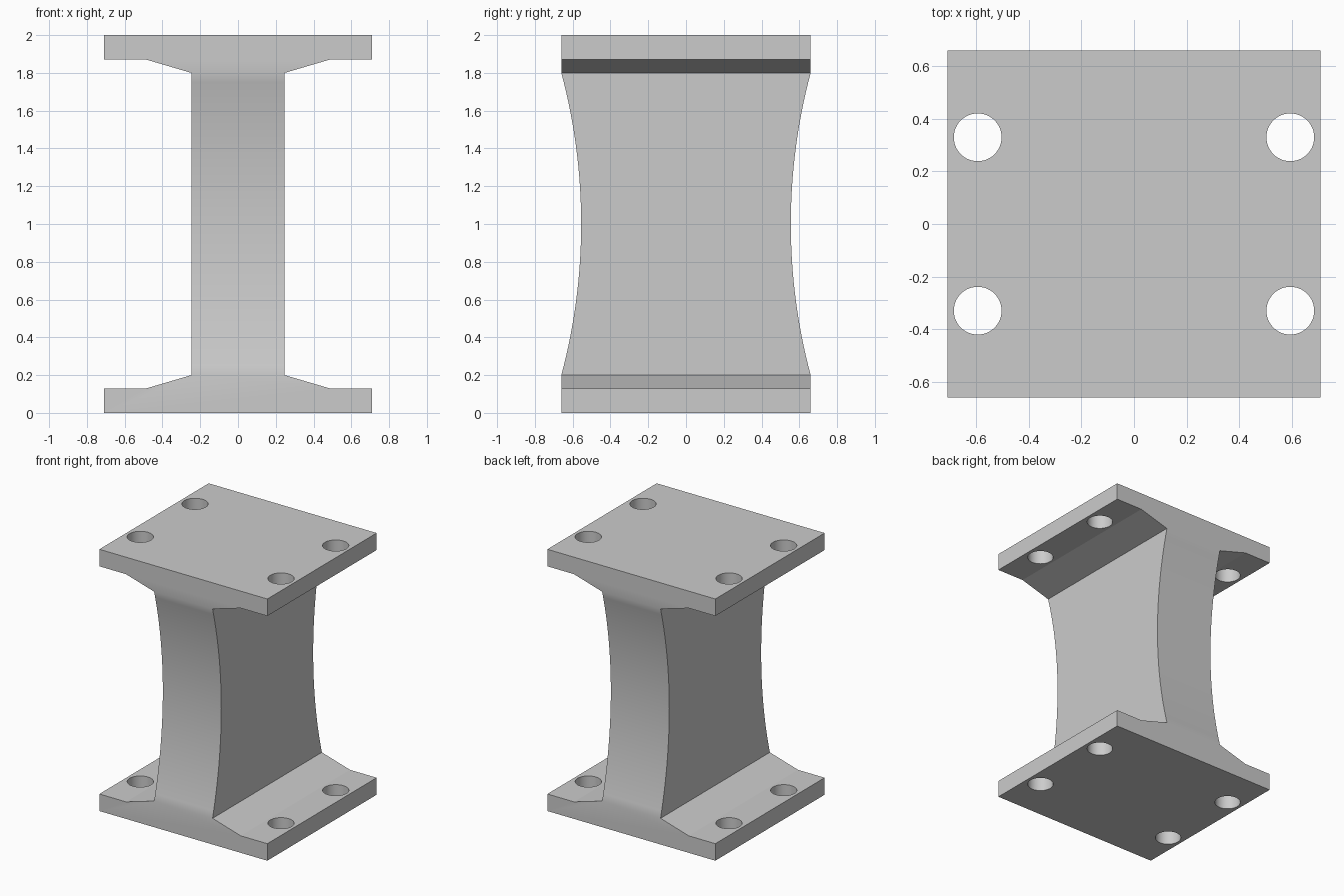
import bpy, bmesh, math

cube = bpy.data.objects.get("Cube")
if cube:
    bpy.data.objects.remove(cube, do_unlink=True)

HEIGHT, DEPTH = 2.0, 0.66          # overall height, half depth
WEB_X, WEB_Z = 0.247, 0.2          # half web width, height where the web starts
WAIST = 0.555                      # half depth at mid height
STEPS = 32

# Single grey material
grey = bpy.data.materials.new("plain grey")
grey.use_nodes = True
colour = (0.6, 0.6, 0.6, 1.0)
grey.diffuse_color = colour
grey.node_tree.nodes["Principled BSDF"].inputs["Base Color"].default_value = colour

# Circular arc that narrows the web towards mid height
half = HEIGHT / 2 - WEB_Z
sag = DEPTH - WAIST
radius = (half ** 2 + sag ** 2) / (2 * sag)
spread = math.asin(half / radius)


def web_point(i):
    a = spread * (2 * i / STEPS - 1)
    return WEB_X, HEIGHT / 2 + radius * math.sin(a), WAIST + radius * (1 - math.cos(a))


# Right-hand outline from bottom to top as (x, z, half depth)
foot = [(0.71, 0, DEPTH), (0.71, 0.13, DEPTH), (0.485, 0.13, DEPTH)]
head = [(x, HEIGHT - z, d) for x, z, d in reversed(foot)]
outline = foot + [web_point(i) for i in range(STEPS + 1)] + head
n = len(outline)

bm = bmesh.new()
grid = {(sx, sy): [bm.verts.new((sx * x, sy * d, z)) for x, z, d in outline]
        for sx in (-1, 1) for sy in (-1, 1)}

# Left and right skins
for sx in (-1, 1):
    a, b = grid[sx, -1], grid[sx, 1]
    for i in range(n - 1):
        bm.faces.new((a[i], a[i + 1], b[i + 1], b[i]))
# Front and back: one face per flange end, strips along the curved web
for sy in (-1, 1):
    a, b = grid[-1, sy], grid[1, sy]
    bm.faces.new(a[:4] + b[:4][::-1])
    bm.faces.new(a[-4:] + b[-4:][::-1])
    for i in range(3, n - 4):
        bm.faces.new((a[i], a[i + 1], b[i + 1], b[i]))
# Bottom and top
for i in (0, n - 1):
    bm.faces.new([grid[k][i] for k in ((-1, -1), (1, -1), (1, 1), (-1, 1))])
bmesh.ops.recalc_face_normals(bm, faces=bm.faces)

mesh = bpy.data.meshes.new("flanged_column")
bm.to_mesh(mesh)
bm.free()
mesh.materials.append(grey)
column = bpy.data.objects.new("flanged_column", mesh)
bpy.context.collection.objects.link(column)

# Bolt holes through both flanges
for sx in (-1, 1):
    for sy in (-1, 1):
        bpy.ops.mesh.primitive_cylinder_add(vertices=48, radius=0.091, depth=2.4,
                                            location=(sx * 0.595, sy * 0.33, 1))
        cutter = bpy.context.object
        cutter.name = "bolt_hole_cutter"
        cutter.hide_render = True
        cutter.data.materials.append(grey)
        bpy.ops.object.select_all(action='DESELECT')
        bpy.context.view_layer.objects.active = column
        column.select_set(True)
        mod = column.modifiers.new("bolt_hole", 'BOOLEAN')
        mod.operation, mod.solver, mod.object = 'DIFFERENCE', 'EXACT', cutter
        bpy.ops.object.modifier_apply(modifier=mod.name)
        bpy.data.objects.remove(cutter, do_unlink=True)

# Smooth the curved web and holes, keep the flange bevels crisp
bpy.ops.object.shade_smooth_by_angle(angle=math.radians(15.5))
